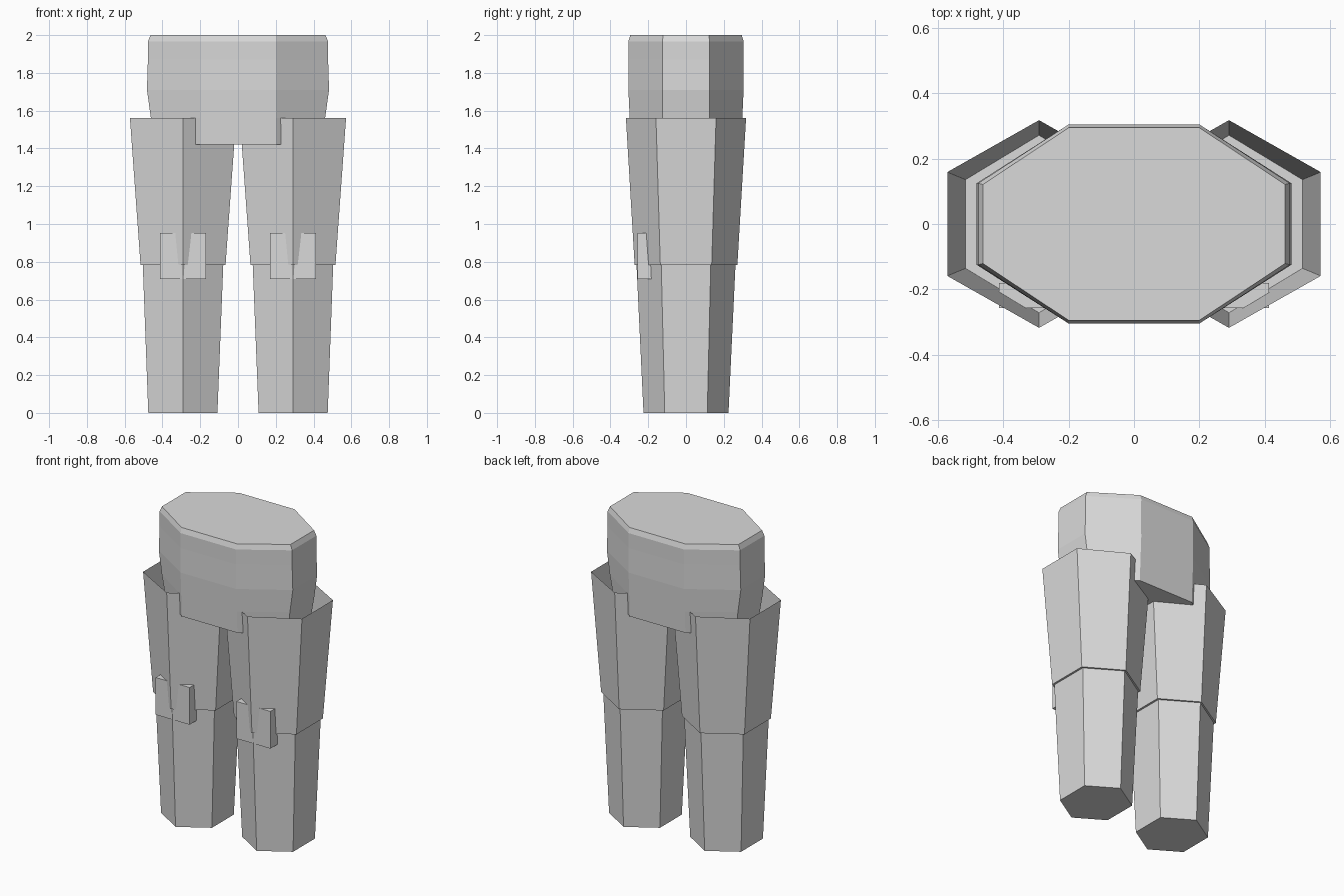
import bpy, bmesh, math

if "Cube" in bpy.data.objects:
    bpy.data.objects.remove(bpy.data.objects["Cube"])

grey = bpy.data.materials.new("light grey")
grey.diffuse_color = (0.7, 0.7, 0.7, 1)
grey.use_nodes = True
grey.node_tree.nodes["Principled BSDF"].inputs["Base Color"].default_value = grey.diffuse_color


def loft(name, rings, cap_top=True):
    """Skin a stack of equal-length rings, listed bottom to top."""
    bm = bmesh.new()
    loops = [[bm.verts.new(p) for p in ring] for ring in rings]
    for a, b in zip(loops, loops[1:]):
        n = len(a)
        for i in range(n):
            j = (i + 1) % n
            bm.faces.new((a[i], a[j], b[j], b[i]))
    bm.faces.new(list(reversed(loops[0])))
    if cap_top:
        bm.faces.new(loops[-1])
    me = bpy.data.meshes.new(name)
    bm.to_mesh(me)
    bm.free()
    me.materials.append(grey)
    ob = bpy.data.objects.new(name, me)
    bpy.context.collection.objects.link(ob)
    return ob


def octagon(z, x, y, side=0.125, front=0.2):
    return [(x, -side, z), (x, side, z), (front, y, z), (-front, y, z),
            (-x, side, z), (-x, -side, z), (-front, -y, z), (front, -y, z)]


def hexagon(z, cx, hx, ry):
    # corners point to the front and back
    return [(cx, -ry, z), (cx + hx, -ry / 2, z), (cx + hx, ry / 2, z),
            (cx, ry, z), (cx - hx, ry / 2, z), (cx - hx, -ry / 2, z)]


# hips: bevelled waist, full hips, taper down to the crotch
loft("hips", [octagon(1.42, 0.44, 0.292, 0.118), octagon(1.56, 0.461, 0.298),
              octagon(1.71, 0.482, 0.305), octagon(1.87, 0.477, 0.304),
              octagon(1.967, 0.477, 0.305), octagon(2.0, 0.463, 0.295, 0.121)])

for side, s in (("left", 1), ("right", -1)):
    c = 0.291 * s
    # flared upper leg, open at the top
    loft(side + "_upper_leg", [hexagon(0.784, c, 0.225, 0.272),
                               hexagon(1.56, c, 0.281, 0.318)], cap_top=False)
    # slimmer lower leg
    loft(side + "_lower_leg", [hexagon(0, c + 0.001 * s, 0.183, 0.225),
                               hexagon(0.783, c, 0.213, 0.262)])
    # knee pad block, pierced by the front edge of the leg
    x0, x1, y0, y1 = c - 0.122, c + 0.122, -0.257, -0.18
    loft(side + "_knee_pad", [[(x0, y0, z), (x1, y0, z), (x1, y1, z), (x0, y1, z)]
                              for z in (0.71, 0.952)])
